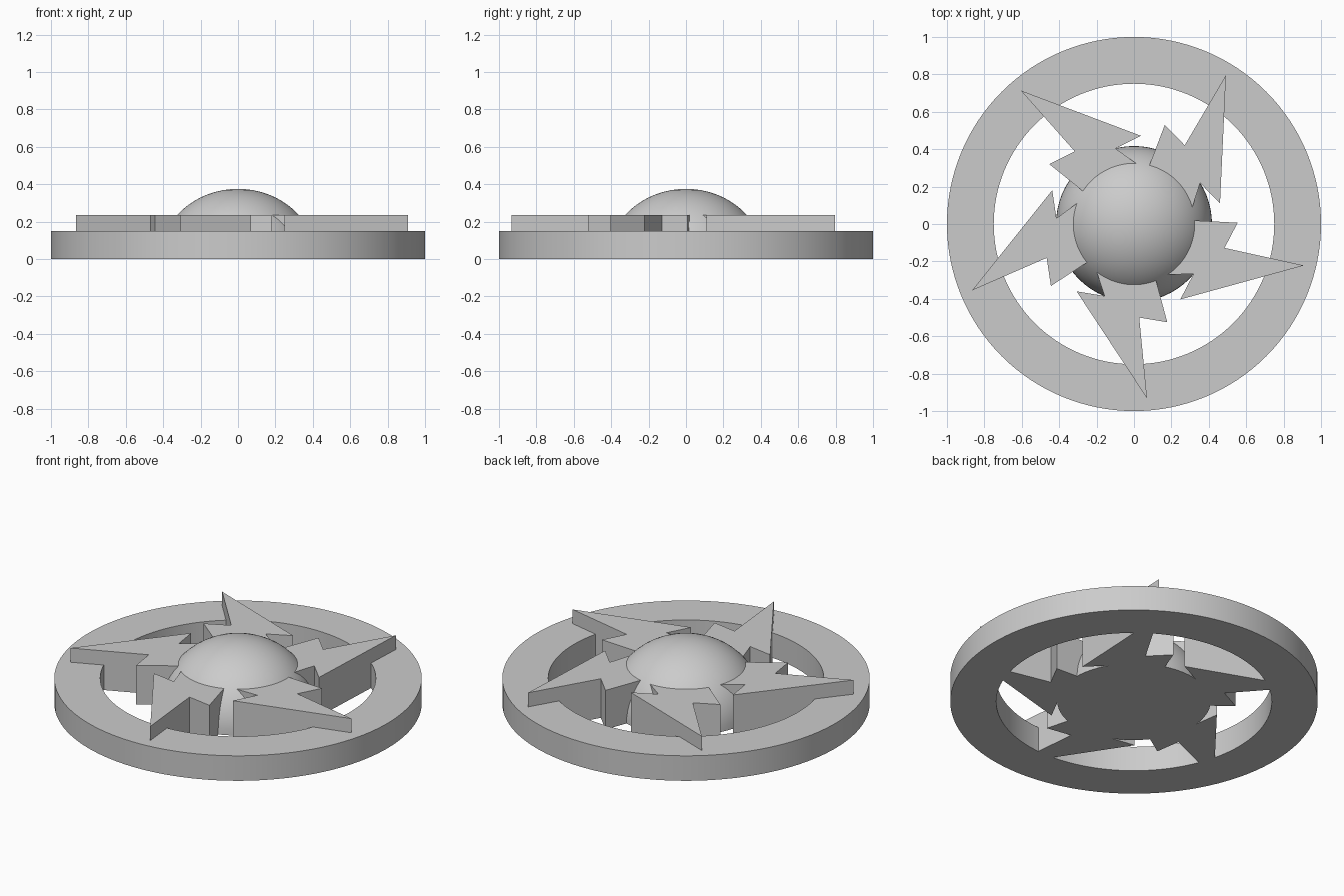
import bpy, bmesh, math
from mathutils import Matrix, Vector

cube = bpy.data.objects.get("Cube")
if cube:
    bpy.data.objects.remove(cube, do_unlink=True)

RING_HEIGHT, BLADE_HEIGHT = 0.15, 0.235
DOME_RADIUS, DOME_HEIGHT = 0.417, 0.375

grey = bpy.data.materials.new("plain grey")
grey.use_nodes = True
colour = (0.6, 0.6, 0.6, 1)
grey.diffuse_color = colour
grey.node_tree.nodes["Principled BSDF"].inputs["Base Color"].default_value = colour


def add_object(name, bm, smooth=False):
    """Turn a bmesh into a named grey object."""
    bmesh.ops.recalc_face_normals(bm, faces=bm.faces[:])
    mesh = bpy.data.meshes.new(name)
    bm.to_mesh(mesh)
    bm.free()
    mesh.materials.append(grey)
    obj = bpy.data.objects.new(name, mesh)
    bpy.context.collection.objects.link(obj)
    if smooth:
        bpy.ops.object.select_all(action='DESELECT')
        obj.select_set(True)
        bpy.context.view_layer.objects.active = obj
        bpy.ops.object.shade_smooth_by_angle(angle=math.radians(30))
    return obj


# Outer ring: a rectangular section spun about z
bm = bmesh.new()
section = [(0.75, 0), (1, 0), (1, RING_HEIGHT), (0.75, RING_HEIGHT)]
verts = [bm.verts.new((r, 0, z)) for r, z in section]
edges = [bm.edges.new((verts[i], verts[(i + 1) % 4])) for i in range(4)]
bmesh.ops.spin(bm, geom=verts + edges, cent=(0, 0, 0), axis=(0, 0, 1),
               angle=math.tau, steps=128, use_merge=True)
bmesh.ops.remove_doubles(bm, verts=bm.verts[:], dist=0.0001)
add_object("outer_ring", bm, smooth=True)

# Central dome: flattened upper half of a sphere with a flat base
bm = bmesh.new()
bmesh.ops.create_uvsphere(bm, u_segments=64, v_segments=32, radius=1)
cut = bmesh.ops.bisect_plane(bm, geom=bm.verts[:] + bm.edges[:] + bm.faces[:],
                             plane_co=(0, 0, 0), plane_no=(0, 0, 1),
                             clear_inner=True)
bmesh.ops.holes_fill(bm, edges=[e for e in bm.edges if e.is_boundary])
bmesh.ops.scale(bm, vec=(DOME_RADIUS, DOME_RADIUS, DOME_HEIGHT), verts=bm.verts[:])
add_object("central_dome", bm, smooth=True)

# Five jagged blades: one outline extruded and turned around the dome
outline = [(0.07, -0.933), (0.028, -0.5), (0.178, -0.525), (0.12, -0.31),
           (0.1, -0.235), (-0.21, -0.225), (-0.157, -0.385), (-0.307, -0.36)]
for i in range(5):
    bm = bmesh.new()
    base = bm.faces.new([bm.verts.new((x, y, 0)) for x, y in outline])
    top = bmesh.ops.extrude_face_region(bm, geom=[base], use_keep_orig=True)
    bmesh.ops.translate(bm, vec=Vector((0, 0, BLADE_HEIGHT)),
                        verts=[v for v in top["geom"] if isinstance(v, bmesh.types.BMVert)])
    bmesh.ops.rotate(bm, cent=(0, 0, 0), verts=bm.verts[:],
                     matrix=Matrix.Rotation(i * math.tau / 5, 3, 'Z'))
    add_object(f"jagged_blade_{i + 1}", bm)
